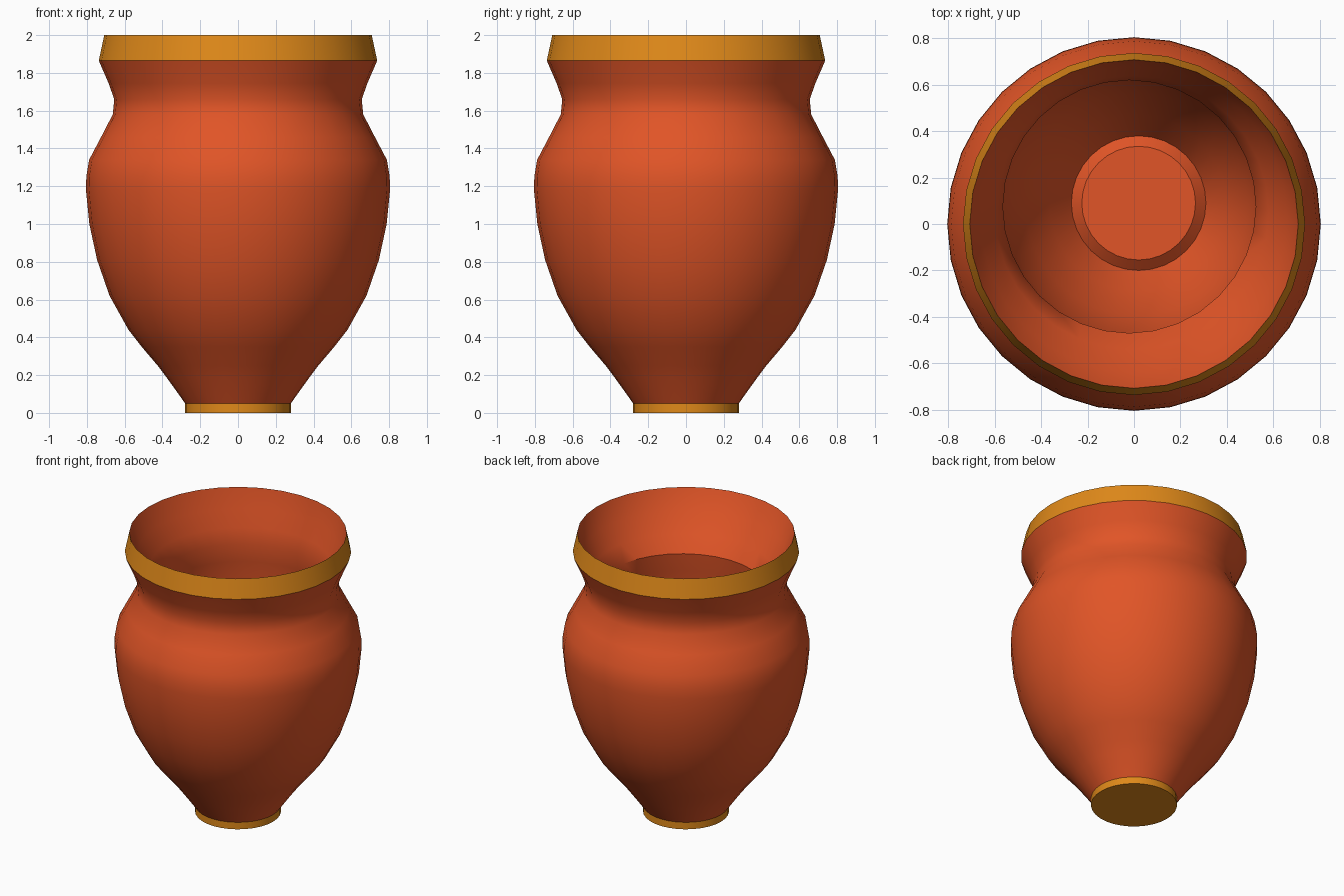
import bpy, bmesh, math

if "Cube" in bpy.data.objects:
    bpy.data.objects.remove(bpy.data.objects["Cube"])

SIDES = 32


def material(name, color):
    m = bpy.data.materials.new(name)
    m.diffuse_color = color
    m.use_nodes = True
    m.node_tree.nodes["Principled BSDF"].inputs["Base Color"].default_value = m.diffuse_color
    return m


def lathe(name, rings, mat, cap_first=False, cap_last=False):
    """Skin a stack of rings given as (radius, z, x offset, y offset)."""
    bm = bmesh.new()
    loops = []
    for r, z, dx, dy in rings:
        loops.append([bm.verts.new((dx + r * math.cos(2 * math.pi * i / SIDES),
                                    dy + r * math.sin(2 * math.pi * i / SIDES), z))
                      for i in range(SIDES)])
    for a, b in zip(loops, loops[1:]):
        for i in range(SIDES):
            j = (i + 1) % SIDES
            bm.faces.new((a[i], a[j], b[j], b[i]))
    if cap_first:
        bm.faces.new(loops[0][::-1])
    if cap_last:
        bm.faces.new(loops[-1])
    mesh = bpy.data.meshes.new(name)
    bm.to_mesh(mesh)
    bm.free()
    mesh.materials.append(mat)
    obj = bpy.data.objects.new(name, mesh)
    bpy.context.collection.objects.link(obj)
    bpy.ops.object.select_all(action='DESELECT')
    obj.select_set(True)
    bpy.context.view_layer.objects.active = obj
    bpy.ops.object.shade_smooth_by_angle(angle=math.radians(35))
    return obj


def centred(profile):
    return [(r, z, 0, 0) for r, z in profile]


clay = material("terracotta", (0.75, 0.09, 0.02, 1))
glaze = material("orange_glaze", (0.74, 0.25, 0.01, 1))

# Foot disc
lathe("foot", centred([(0.28, 0), (0.28, 0.05)]), glaze, cap_first=True)

# Outer wall, from foot to the underside of the lip
lathe("outer_wall", centred([
    (0.28, 0.05), (0.315, 0.10), (0.38, 0.19), (0.425, 0.25), (0.51, 0.35),
    (0.58, 0.44), (0.68, 0.62), (0.746, 0.81), (0.787, 1.00), (0.805, 1.18),
    (0.803, 1.25), (0.788, 1.34), (0.725, 1.46), (0.663, 1.58), (0.655, 1.66),
    (0.685, 1.745), (0.737, 1.865)]), clay)

# Lip band
lathe("lip", centred([(0.737, 1.865), (0.708, 2.0)]), glaze)

# Inner wall, hand-thrown slightly off centre, ending in a raised floor disc
lathe("inner_wall", [
    (0.708, 2.0, 0, 0), (0.66, 1.86, 0, 0.02), (0.59, 1.74, -0.01, 0.05),
    (0.545, 1.63, -0.02, 0.075), (0.56, 1.50, -0.02, 0.075),
    (0.59, 1.30, -0.01, 0.075), (0.585, 1.10, 0, 0.08), (0.55, 0.85, 0, 0.08),
    (0.48, 0.62, 0.01, 0.085), (0.38, 0.42, 0.015, 0.09),
    (0.29, 0.28, 0.02, 0.09), (0.245, 0.32, 0.02, 0.09)][::-1],
    clay, cap_first=True).data.flip_normals()
